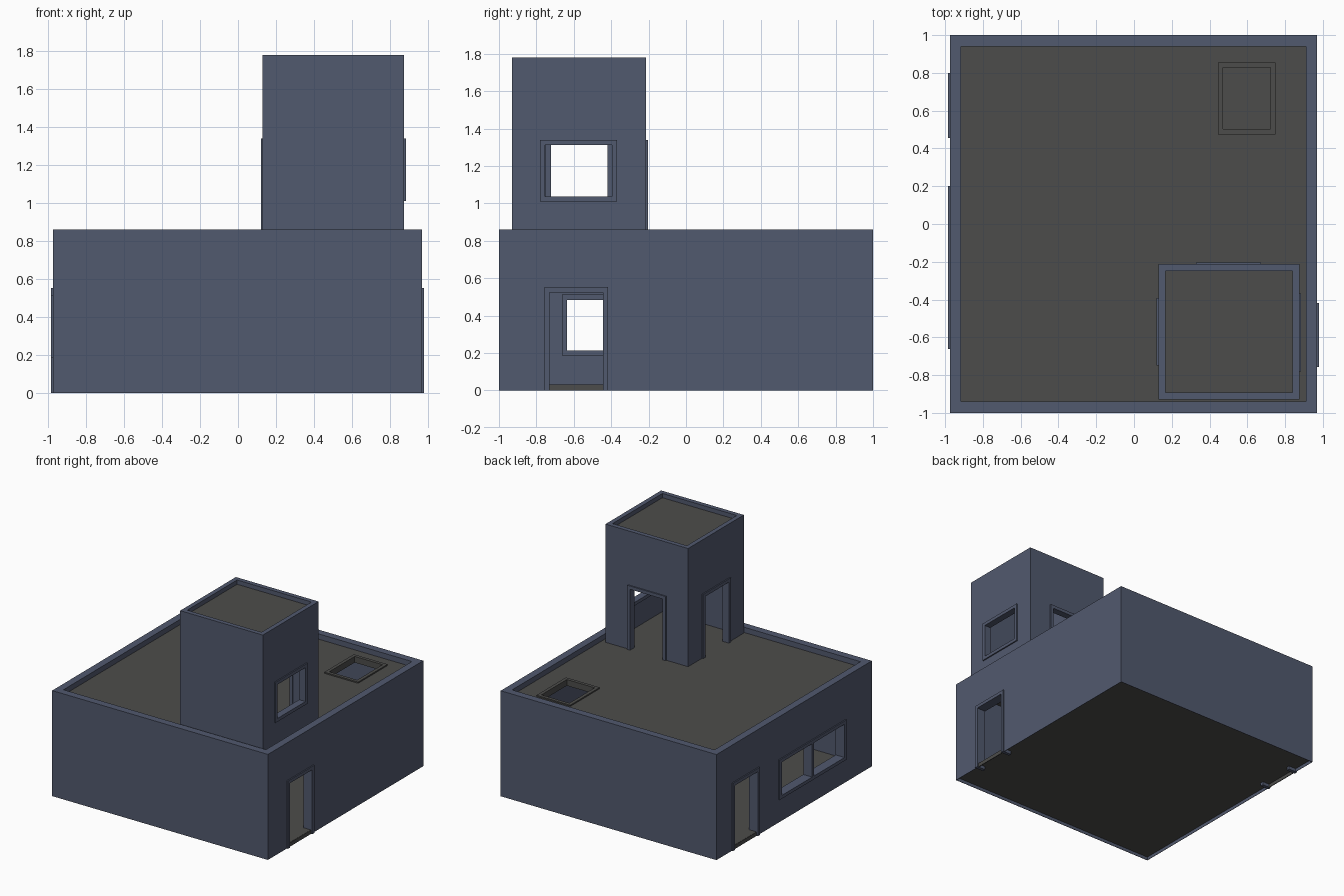
import bpy, bmesh

if "Cube" in bpy.data.objects:
    bpy.data.objects.remove(bpy.data.objects["Cube"])


def material(name, rgb):
    m = bpy.data.materials.new(name)
    m.diffuse_color = (*rgb, 1)
    m.use_nodes = True
    m.node_tree.nodes["Principled BSDF"].inputs["Base Color"].default_value = m.diffuse_color
    return m


SLATE = material("slate_blue", (0.083, 0.100, 0.156))
GREY = material("dark_grey", (0.073, 0.073, 0.070))


def finish(name, bm, mat):
    bmesh.ops.recalc_face_normals(bm, faces=bm.faces[:])
    me = bpy.data.meshes.new(name)
    bm.to_mesh(me)
    bm.free()
    me.materials.append(mat)
    ob = bpy.data.objects.new(name, me)
    bpy.context.collection.objects.link(ob)
    return ob


def boxes(name, items, mat):
    """One object made of boxes, each given as (x0, x1, y0, y1, z0, z1)."""
    bm = bmesh.new()
    for x0, x1, y0, y1, z0, z1 in items:
        vs = bmesh.ops.create_cube(bm, size=1)["verts"]
        for v in vs:
            v.co.x = x1 if v.co.x > 0 else x0
            v.co.y = y1 if v.co.y > 0 else y0
            v.co.z = z1 if v.co.z > 0 else z0
    return finish(name, bm, mat)


def ring(name, x0, x1, y0, y1, profile, mat):
    """Sweep a closed (inset, z) profile around a rectangle."""
    bm = bmesh.new()
    loops = []
    for sx, sy in ((0, 0), (1, 0), (1, 1), (0, 1)):
        loops.append([bm.verts.new((x1 - d if sx else x0 + d,
                                    y1 - d if sy else y0 + d, z)) for d, z in profile])
    n = len(profile)
    for i in range(4):
        a, b = loops[i], loops[(i + 1) % 4]
        for j in range(n):
            k = (j + 1) % n
            bm.faces.new((a[j], b[j], b[k], a[k]))
    return finish(name, bm, mat)


def cut(ob, items):
    cutter = boxes(ob.name + "_cutter", items, ob.data.materials[0])
    cutter.hide_render = True
    cutter.display_type = 'WIRE'
    mod = ob.modifiers.new("openings", 'BOOLEAN')
    mod.operation = 'DIFFERENCE'
    mod.solver = 'EXACT'
    mod.object = cutter


W = 0.027     # frame width
OUT = 0.010   # how far a frame stands proud of the wall


def opening(name, axis, c0, c1, a0, a1, z0, z1, door=False, mullion=False):
    """Frame in a wall from c0 to c1 along the axis; returns the hole box."""
    def place(p0, p1, q0, q1, d):
        c, a = (c0 - d, c1 + d), (p0, p1)
        return (*c, *a, q0, q1) if axis == 'x' else (*a, *c, q0, q1)
    parts = [place(a0, a0 + W, z0, z1, OUT), place(a1 - W, a1, z0, z1, OUT),
             place(a0 + W, a1 - W, z1 - W, z1, OUT)]
    if not door:
        parts.append(place(a0 + W, a1 - W, z0, z0 + W, OUT))
    if mullion:
        m = (a0 + a1) / 2
        parts.append(place(m - W / 2, m + W / 2, z0 + W, z1 - W, OUT))
    boxes(name, parts, SLATE)
    low = z0 - 0.03 if door else z0 + W / 2
    return place(a0 + W / 2, a1 - W / 2, low, z1 - W / 2, 0.03)


# House walls, with a thin skirt below the floor
X0, X1, T, TOP, ROOF, FLOOR = -0.975, 0.97, 0.06, 0.86, 0.817, 0.03
walls = ring("house_walls", X0, X1, -1, 1,
             [(0, 0), (0, TOP), (T, TOP), (T, FLOOR), (0.003, FLOOR), (0.003, 0)], SLATE)
cut(walls, [
    opening("right_door_frame", 'x', X1 - T, X1, -0.757, -0.417, 0, 0.552, door=True),
    opening("left_door_frame", 'x', X0, X0 + T, 0.455, 0.80, 0, 0.552, door=True),
    opening("left_window_frame", 'x', X0, X0 + T, -0.662, 0.20, 0.187, 0.512, mullion=True),
])

# Floor slab and the door thresholds
boxes("floor", [(X0 + 0.003, X1 - 0.003, -0.997, 0.997, 0.027, 0.032)], GREY)
boxes("thresholds", [(X1 - 0.006, X1, -0.73, -0.444, 0, 0.031),
                     (X0, X0 + 0.006, 0.482, 0.773, 0, 0.031)], GREY)

# Flat roof with a framed hatch
roof = boxes("roof", [(X0 + 0.05, X1 - 0.05, -0.95, 0.95, ROOF - 0.03, ROOF)], GREY)
cut(roof, [(0.46, 0.735, 0.49, 0.84, ROOF - 0.1, ROOF + 0.1)])
ring("hatch_frame", 0.445, 0.75, 0.475, 0.855,
     [(0, ROOF - 0.04), (0, ROOF + OUT), (W, ROOF + OUT), (W, ROOF - 0.04)], GREY)

# Roof tower walls
A0, A1, B0, B1, S, TT = 0.13, 0.875, -0.93, -0.213, 0.037, 1.78
tower = ring("tower_walls", A0, A1, B0, B1,
             [(0, ROOF - 0.01), (0, TT), (S, TT), (S, ROOF - 0.01)], SLATE)
cut(tower, [
    opening("tower_window_frame", 'x', A1 - S, A1, -0.78, -0.368, 1.01, 1.34),
    opening("tower_left_door_frame", 'x', A0, A0 + S, -0.75, -0.393, ROOF, 1.34, door=True),
    opening("tower_back_door_frame", 'y', B1 - S, B1, 0.327, 0.673, ROOF, 1.34, door=True),
])
boxes("tower_roof", [(A0 + 0.02, A1 - 0.02, B0 + 0.02, B1 - 0.02, 1.715, 1.745)], GREY)
